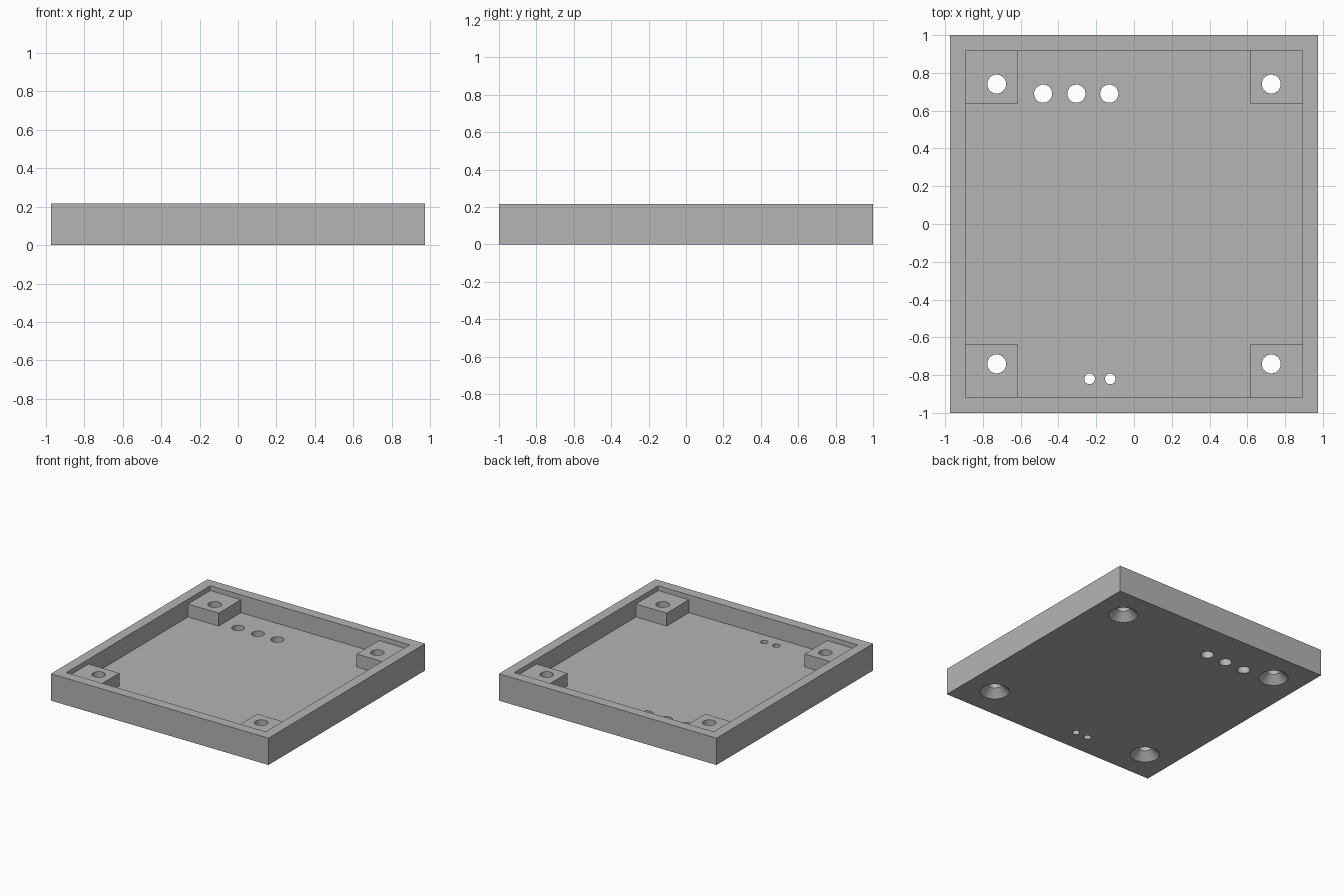
import bpy
import bmesh
from math import cos, sin, tau

cube = bpy.data.objects.get("Cube")
if cube:
    bpy.data.objects.remove(cube, do_unlink=True)

HALF_X, HALF_Y, HEIGHT = 0.973, 1.0, 0.217
WALL, FLOOR, POST_TOP = 0.081, 0.073, 0.178
IN_X, IN_Y = HALF_X - WALL, HALF_Y - WALL

grey = bpy.data.materials.new("plain grey")
grey.use_nodes = True
grey.diffuse_color = (0.46, 0.46, 0.46, 1)
grey.node_tree.nodes["Principled BSDF"].inputs["Base Color"].default_value = grey.diffuse_color


def finish(name, bm):
    bmesh.ops.recalc_face_normals(bm, faces=bm.faces)
    mesh = bpy.data.meshes.new(name)
    bm.to_mesh(mesh)
    bm.free()
    mesh.materials.append(grey)
    obj = bpy.data.objects.new(name, mesh)
    bpy.context.collection.objects.link(obj)
    return obj


def box(name, low, high):
    bm = bmesh.new()
    bmesh.ops.create_cube(bm, size=1)
    for v in bm.verts:
        v.co = [l + (c + 0.5) * (h - l) for c, l, h in zip(v.co, low, high)]
    return finish(name, bm)


def turned(name, x, y, profile, sides=32):
    """Solid of revolution from (radius, z) pairs, closed at both ends."""
    bm = bmesh.new()
    rings = [[bm.verts.new((x + r * cos(tau * i / sides), y + r * sin(tau * i / sides), z))
              for i in range(sides)] for r, z in profile]
    for a, b in zip(rings, rings[1:]):
        for i in range(sides):
            j = (i + 1) % sides
            bm.faces.new((a[i], a[j], b[j], b[i]))
    bm.faces.new(rings[0][::-1])
    bm.faces.new(rings[-1])
    return finish(name, bm)


def combine(target, tool, operation):
    mod = target.modifiers.new(tool.name, "BOOLEAN")
    mod.operation, mod.solver, mod.object = operation, "EXACT", tool
    bpy.context.view_layer.objects.active = target
    bpy.ops.object.modifier_apply(modifier=mod.name)
    bpy.data.objects.remove(tool, do_unlink=True)


# Open tray
tray = box("tray", (-HALF_X, -HALF_Y, 0), (HALF_X, HALF_Y, HEIGHT))
combine(tray, box("cavity", (-IN_X, -IN_Y, FLOOR), (IN_X, IN_Y, HEIGHT + 0.1)), "DIFFERENCE")

# Corner posts, rooted in the walls and floor, with countersunk screw holes
for sx in (-1, 1):
    for sy in (-1, 1):
        xs = sorted((sx * 0.617, sx * (IN_X + 0.03)))
        ys = sorted((sy * 0.635, sy * (IN_Y + 0.03)))
        post = box("corner_post", (xs[0], ys[0], FLOOR / 2), (xs[1], ys[1], POST_TOP))
        combine(tray, post, "UNION")
        screw = turned("screw_hole", sx * 0.727, sy * 0.741,
                       [(0.12, -0.01), (0.05, 0.06), (0.05, HEIGHT + 0.1)])
        combine(tray, screw, "DIFFERENCE")

# Floor holes: three large at the back, two small at the front
holes = [(x, 0.69, 0.048) for x in (-0.481, -0.305, -0.131)]
holes += [(x, -0.82, 0.028) for x in (-0.235, -0.126)]
for x, y, r in holes:
    combine(tray, turned("floor_hole", x, y, [(r, -0.05), (r, HEIGHT)]), "DIFFERENCE")

# Smooth hole walls, sharp edges elsewhere
bpy.ops.object.select_all(action="DESELECT")
tray.select_set(True)
bpy.context.view_layer.objects.active = tray
bpy.ops.object.shade_smooth_by_angle()
